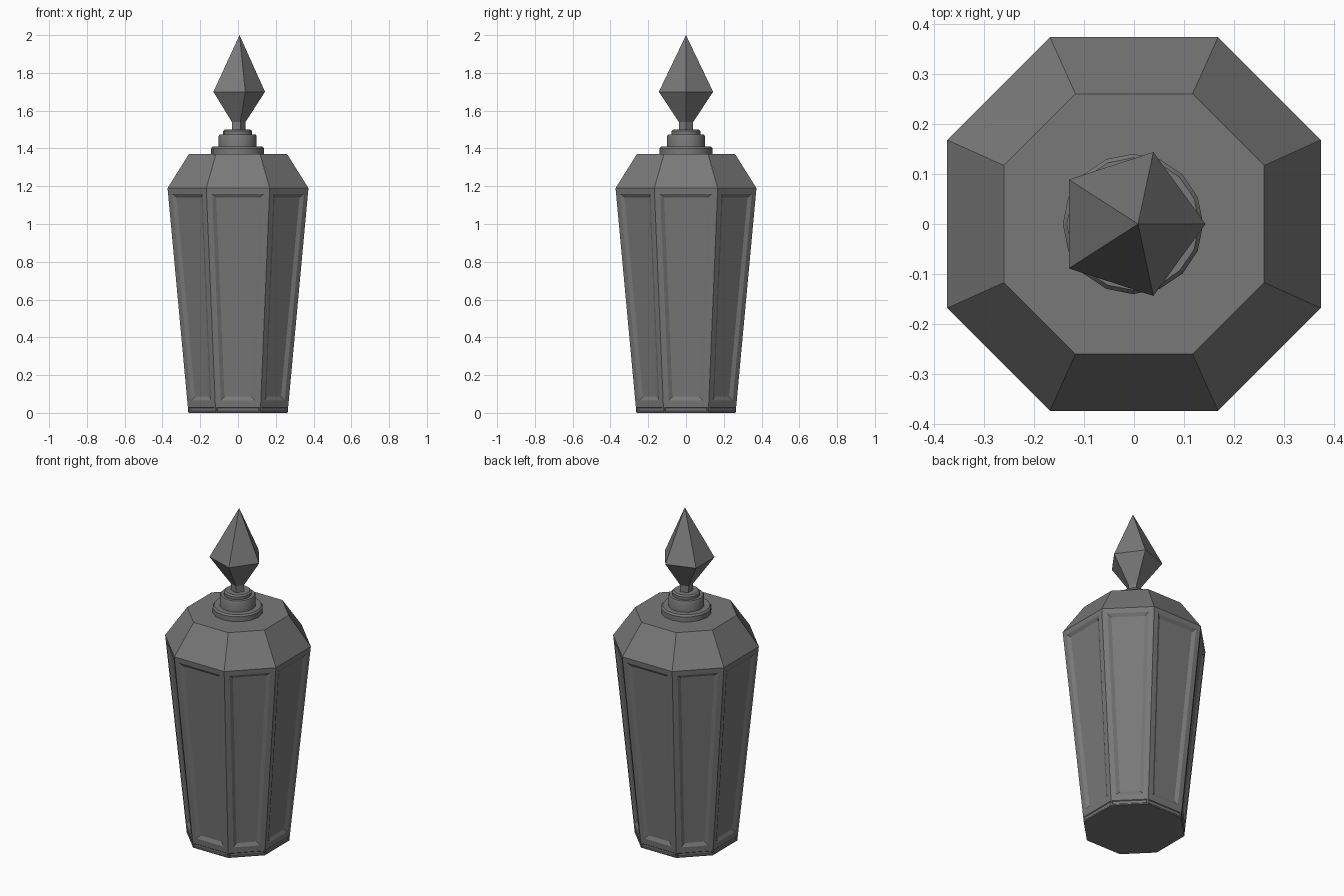
import bpy, bmesh, math

if "Cube" in bpy.data.objects:
    bpy.data.objects.remove(bpy.data.objects["Cube"])

dark = bpy.data.materials.new("dark_metal")
dark.diffuse_color = (0.19, 0.19, 0.19, 1)
dark.use_nodes = True
dark.node_tree.nodes["Principled BSDF"].inputs["Base Color"].default_value = dark.diffuse_color


def lathe(name, profile, angles, inset=None):
    """Stack of polygon rings; each profile entry is (radius, z, x centre)."""
    bm = bmesh.new()
    sides = len(angles)
    rings = []
    for r, z, cx in profile:
        if r == 0:
            rings.append([bm.verts.new((cx, 0, z))])
        else:
            rings.append([bm.verts.new((cx + r * math.cos(a), r * math.sin(a), z)) for a in angles])
    bands = []
    for low, high in zip(rings, rings[1:]):
        band = []
        for i in range(sides):
            j = (i + 1) % sides
            top = [high[j], high[i]] if len(high) > 1 else [high[0]]
            band.append(bm.faces.new([low[i], low[j]] + top))
        bands.append(band)
    bm.faces.new(rings[0][::-1])
    if len(rings[-1]) > 1:
        bm.faces.new(rings[-1])
    bmesh.ops.recalc_face_normals(bm, faces=bm.faces[:])
    # recessed panels: flat border first, then a sloped step inwards
    for index, (border, slope, depth) in (inset or {}).items():
        bmesh.ops.inset_individual(bm, faces=bands[index], thickness=border, use_even_offset=True)
        bmesh.ops.inset_individual(bm, faces=bands[index], thickness=slope, depth=-depth,
                                   use_even_offset=True)
    mesh = bpy.data.meshes.new(name)
    bm.to_mesh(mesh)
    bm.free()
    mesh.materials.append(dark)
    obj = bpy.data.objects.new(name, mesh)
    bpy.context.collection.objects.link(obj)
    return obj


def regular(sides):
    return [2 * math.pi * i / sides for i in range(sides)]


# Eight-sided body, main faces slightly wider than the diagonal ones
half = math.atan(0.45)
octagon = [q * math.pi / 2 + s * half for q in range(4) for s in (-1, 1)]
k = 1 / math.cos(half)
lathe("lantern_body",
      [(0.263 * k, 0, 0), (0.266 * k, 0.035, 0), (0.373 * k, 1.19, 0), (0.26 * k, 1.37, 0)],
      octagon, inset={0: (0.006, 0.004, 0.004), 1: (0.03, 0.02, 0.011)})

# Round collar tiers
c = -0.002
tiers = {
    "collar_lower": [(0.14, 1.365, c), (0.14, 1.40, c), (0.132, 1.41, c)],
    "collar_middle": [(0.10, 1.40, c), (0.10, 1.465, c), (0.095, 1.475, c)],
    "collar_upper": [(0.077, 1.465, c), (0.077, 1.492, c), (0.068, 1.50, c)],
}
for name, profile in tiers.items():
    collar = lathe(name, profile, regular(16))
    bpy.ops.object.select_all(action="DESELECT")
    collar.select_set(True)
    bpy.context.view_layer.objects.active = collar
    bpy.ops.object.shade_smooth_by_angle(angle=math.radians(30))

# Five-sided pointed finial on its short neck
lathe("finial",
      [(0.04, 1.49, 0), (0.04, 1.54, 0), (0.151, 1.70, -0.008), (0, 2.0, 0.008)], regular(5))
